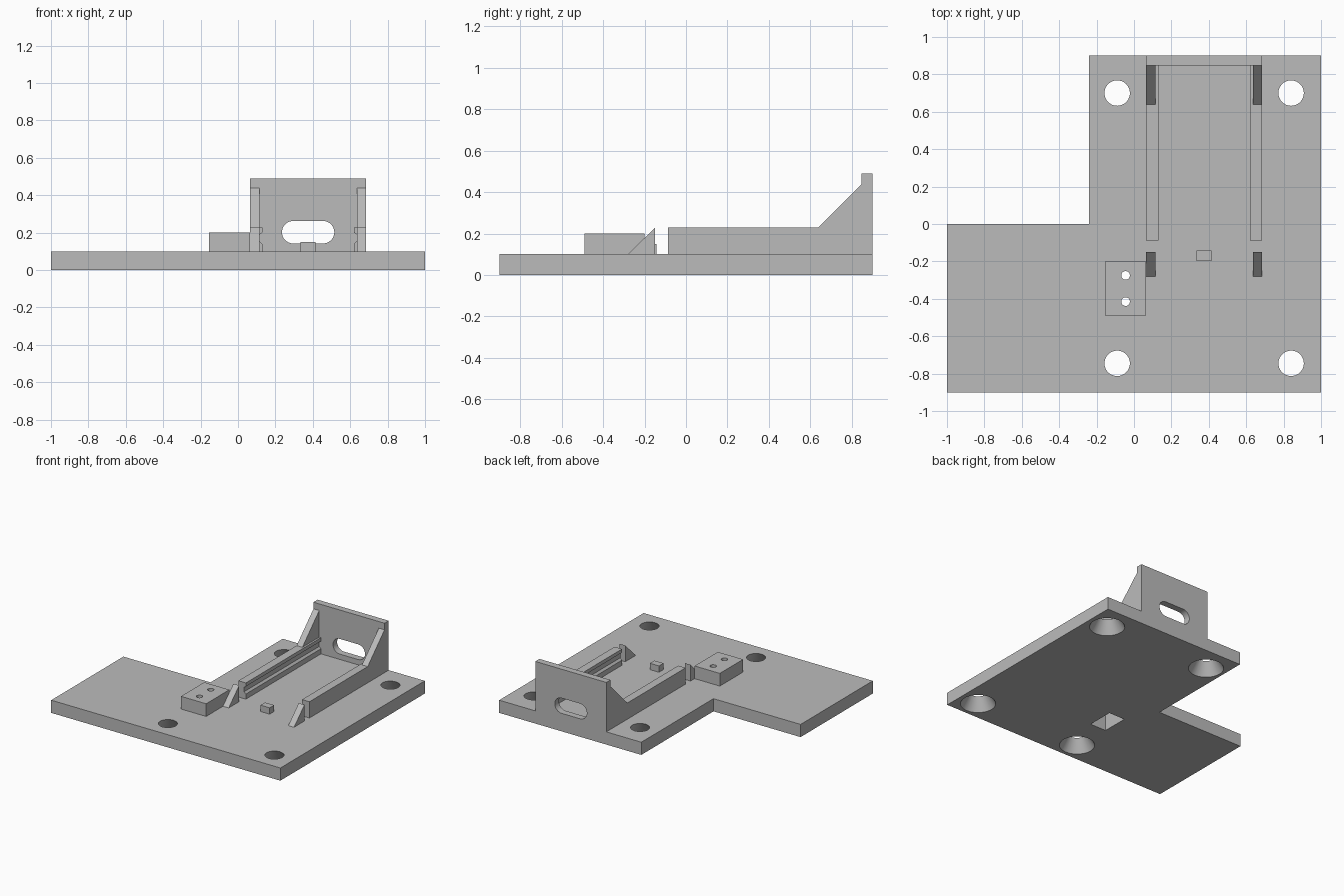
import bpy
import bmesh
from math import pi, cos, sin
from mathutils import Vector

if "Cube" in bpy.data.objects:
    bpy.data.objects.remove(bpy.data.objects["Cube"])

GREY = (0.5, 0.5, 0.5, 1)
grey = bpy.data.materials.new("plain grey")
grey.use_nodes = True
grey.diffuse_color = GREY
grey.node_tree.nodes["Principled BSDF"].inputs["Base Color"].default_value = GREY

MID = 0.375      # centre line of the cradle
HALF = 0.31      # half its width
DECK = 0.1       # top of the base plate


def finish(name, bm):
    bmesh.ops.recalc_face_normals(bm, faces=bm.faces)
    mesh = bpy.data.meshes.new(name)
    bm.to_mesh(mesh)
    bm.free()
    mesh.materials.append(grey)
    ob = bpy.data.objects.new(name, mesh)
    bpy.context.collection.objects.link(ob)
    return ob


def prism(name, outline, axis, start, end):
    """Extrude a flat outline along axis x, y or z."""
    place = {"x": lambda a, b: (start, a, b),
             "y": lambda a, b: (a, start, b),
             "z": lambda a, b: (a, b, start)}[axis]
    step = Vector([(end - start) * (axis == k) for k in "xyz"])
    bm = bmesh.new()
    face = bm.faces.new([bm.verts.new(place(*p)) for p in outline])
    new = bmesh.ops.extrude_face_region(bm, geom=[face])["geom"]
    bmesh.ops.translate(bm, vec=step, verts=[v for v in new if isinstance(v, bmesh.types.BMVert)])
    return finish(name, bm)


def box(name, x0, x1, y0, y1, z0, z1):
    return prism(name, [(x0, y0), (x1, y0), (x1, y1), (x0, y1)], "z", z0, z1)


def cone(name, x, y, z0, z1, r0, r1):
    bm = bmesh.new()
    bmesh.ops.create_cone(bm, cap_ends=True, segments=48, radius1=r0, radius2=r1, depth=z1 - z0)
    bmesh.ops.translate(bm, vec=(x, y, (z0 + z1) / 2), verts=bm.verts)
    return finish(name, bm)


def cut(ob, cutters):
    """Subtract the cutters and bake the result into the part."""
    for c in cutters:
        c.hide_render = True
        mod = ob.modifiers.new("cut", "BOOLEAN")
        mod.operation = "DIFFERENCE"
        mod.solver = "EXACT"
        mod.object = c
    bpy.context.view_layer.update()
    baked = bpy.data.meshes.new_from_object(ob.evaluated_get(bpy.context.evaluated_depsgraph_get()))
    ob.modifiers.clear()
    ob.data = baked


def smooth(ob):
    bpy.ops.object.select_all(action="DESELECT")
    ob.select_set(True)
    bpy.context.view_layer.objects.active = ob
    bpy.ops.object.shade_smooth_by_angle(angle=pi / 6)


# L-shaped base and the drilled block on it
base = prism("base_plate", [(-1, -0.9), (1, -0.9), (1, 0.9), (-0.24, 0.9), (-0.24, 0), (-1, 0)],
             "z", 0, DECK)
block = box("drilled_block", -0.155, 0.065, -0.49, -0.2, DECK, 0.2)

# Countersunk mounting holes, wide underneath
sinks = [cone("sink_cutter", x, y, -0.01, 0.11, 0.133, 0.062)
         for x in (-0.09, 0.84) for y in (0.7, -0.745)]
# Pocket under the block and its two screw holes
pocket = box("pocket_cutter", -0.11, 0.03, -0.45, -0.24, -0.05, 0.13)
drills = [cone("drill_cutter", -0.045, y, 0.11, 0.25, 0.023, 0.023) for y in (-0.275, -0.415)]
cut(base, sinks + [pocket])
cut(block, [pocket] + drills)

# End wall with a rounded slot
wall = box("end_wall", MID - HALF, MID + HALF, 0.848, 0.9, DECK, 0.49)
slot_outline = []
for side in (1, -1):
    for i in range(17):
        a = -pi / 2 + pi * i / 16
        slot_outline.append((MID + side * (0.08 + 0.06 * cos(a)), 0.202 + side * 0.06 * sin(a)))
slot = prism("slot_cutter", slot_outline, "y", 0.8, 0.95)
cut(wall, [slot])

for c in sinks + [pocket, slot] + drills:
    bpy.data.objects.remove(c)
for ob in (base, block, wall):
    smooth(ob)

# Grooved rails, gussets and front stops, mirrored across the cradle
for side, label in ((-1, "right"), (1, "left")):
    outer, thin, wide = (MID + side * (HALF - w) for w in (0, 0.05, 0.065))
    prism(label + "_rail",
          [(outer, DECK), (wide, DECK), (wide, 0.14), (thin, 0.155), (thin, 0.19),
           (wide, 0.2), (wide, 0.228), (outer, 0.228)], "y", -0.088, 0.848)
    prism(label + "_gusset", [(0.638, 0.228), (0.848, 0.228), (0.848, 0.438)], "x", outer, thin)
    prism(label + "_front_stop", [(-0.28, DECK), (-0.15, DECK), (-0.15, 0.228)], "x", outer, thin)

# Small locating peg between the stops
box("locating_peg", 0.335, 0.415, -0.198, -0.142, DECK, 0.15)
